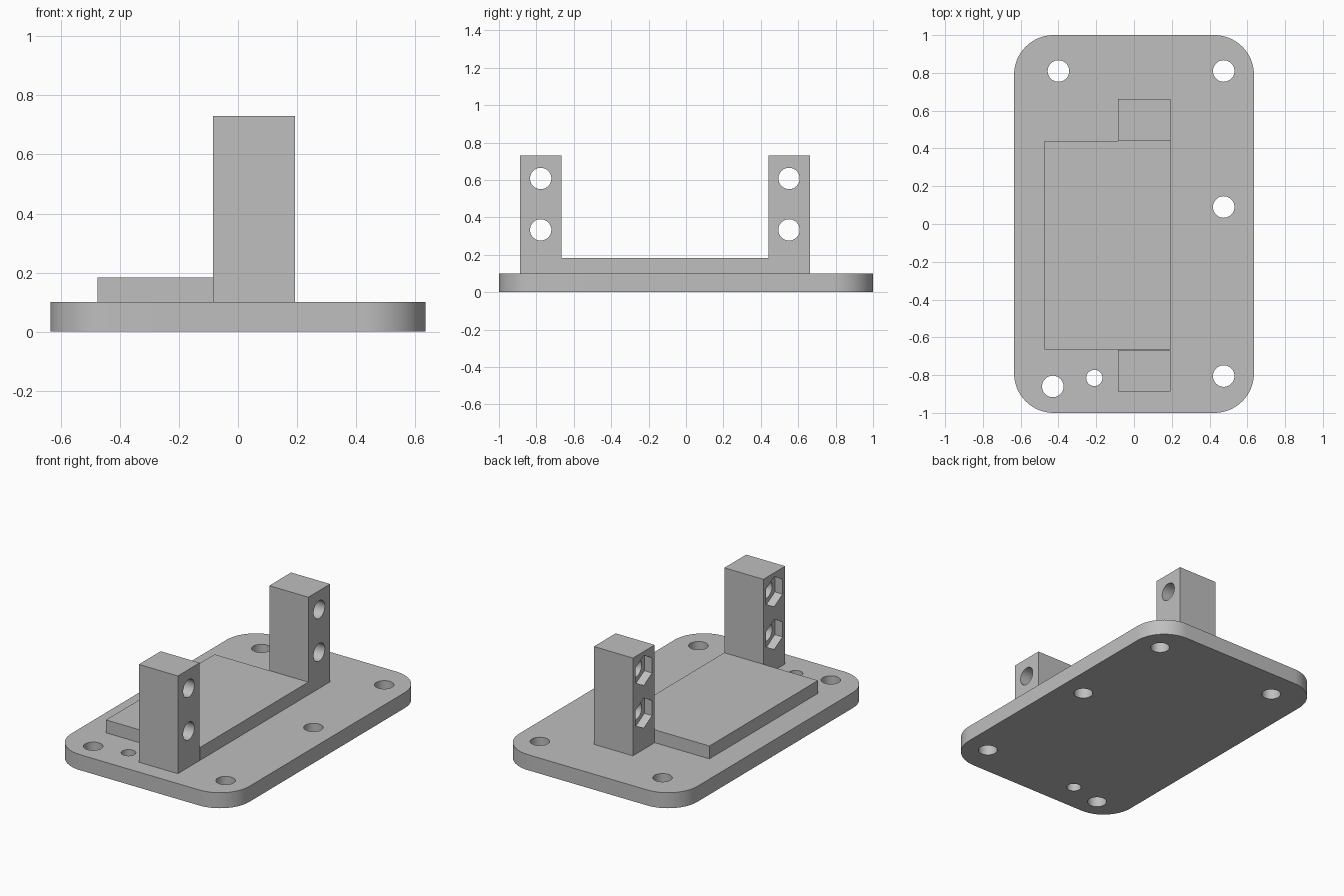
import bpy, bmesh, math
from mathutils import Matrix, Vector

cube = bpy.data.objects.get("Cube")
if cube:
    bpy.data.objects.remove(cube, do_unlink=True)

grey = bpy.data.materials.new("light grey")
grey.use_nodes = True
grey.diffuse_color = (0.52, 0.52, 0.52, 1)
grey.node_tree.nodes["Principled BSDF"].inputs["Base Color"].default_value = grey.diffuse_color


def add_object(name, bm):
    bmesh.ops.recalc_face_normals(bm, faces=bm.faces)
    mesh = bpy.data.meshes.new(name)
    bm.to_mesh(mesh)
    bm.free()
    mesh.materials.append(grey)
    obj = bpy.data.objects.new(name, mesh)
    bpy.context.collection.objects.link(obj)
    return obj


def box(name, low, high):
    bm = bmesh.new()
    bmesh.ops.create_cube(bm, size=1)
    low, high = Vector(low), Vector(high)
    bmesh.ops.scale(bm, vec=high - low, verts=bm.verts)
    bmesh.ops.translate(bm, vec=(low + high) / 2, verts=bm.verts)
    return add_object(name, bm)


def rounded_plate(name, half_x, half_y, height, radius, steps=16):
    bm = bmesh.new()
    verts = []
    for corner, (sx, sy) in enumerate([(1, 1), (-1, 1), (-1, -1), (1, -1)]):
        for i in range(steps + 1):
            a = math.pi / 2 * (corner + i / steps)
            verts.append(bm.verts.new((sx * (half_x - radius) + radius * math.cos(a),
                                       sy * (half_y - radius) + radius * math.sin(a), 0)))
    face = bm.faces.new(verts)
    top = bmesh.ops.extrude_face_region(bm, geom=[face])["geom"]
    moved = [v for v in top if isinstance(v, bmesh.types.BMVert)]
    bmesh.ops.translate(bm, vec=(0, 0, height), verts=moved)
    return add_object(name, bm)


def drill(target, centre, radius, length, axis, sides=48):
    """Cut a round or hexagonal hole along the given axis."""
    bm = bmesh.new()
    turn = Matrix.Rotation(math.pi / 2, 4, "Y") if axis == "X" else Matrix()
    bmesh.ops.create_cone(bm, cap_ends=True, segments=sides, radius1=radius, radius2=radius,
                          depth=length, matrix=Matrix.Translation(centre) @ turn)
    # hexagons stand with one corner straight up
    if sides == 6:
        highest = max(v.co.z for v in bm.verts) - centre[2]
        if highest < radius * 0.99:
            bmesh.ops.rotate(bm, verts=bm.verts, cent=centre,
                             matrix=Matrix.Rotation(math.pi / 6, 3, "X"))
    cutter = add_object("cutter", bm)
    cutter.hide_render = True
    mod = target.modifiers.new("hole", "BOOLEAN")
    mod.operation = "DIFFERENCE"
    mod.solver = "EXACT"
    mod.object = cutter
    bpy.context.view_layer.objects.active = target
    bpy.ops.object.modifier_apply(modifier=mod.name)
    bpy.data.objects.remove(cutter, do_unlink=True)


def finish(obj):
    bpy.ops.object.select_all(action="DESELECT")
    obj.select_set(True)
    bpy.context.view_layer.objects.active = obj
    bpy.ops.object.shade_smooth_by_angle(angle=math.radians(30))


# Base plate with mounting holes
BASE = 0.1
plate = rounded_plate("base_plate", 0.635, 1.0, BASE, 0.21)
for x, y, r in [(-0.4, 0.81, 0.057), (0.475, 0.81, 0.057), (0.475, 0.09, 0.057),
                (0.475, -0.805, 0.057), (-0.43, -0.86, 0.057), (-0.21, -0.815, 0.043)]:
    drill(plate, (x, y, BASE / 2), r, BASE * 3, "Z")
finish(plate)

# Raised pad between the posts
LEFT, RIGHT = -0.085, 0.193
box("raised_pad", (-0.475, -0.665, BASE), (RIGHT, 0.44, 0.183))

# Posts with bolt holes and hexagonal nut pockets
for name, y in [("front_post", -0.777), ("back_post", 0.551)]:
    post = box(name, (LEFT, y - 0.111, BASE), (RIGHT, y + 0.111, 0.73))
    for z in (0.333, 0.608):
        drill(post, ((LEFT + RIGHT) / 2, y, z), 0.057, 0.6, "X")
        drill(post, (LEFT, y, z), 0.097, 0.11, "X", sides=6)
    finish(post)
